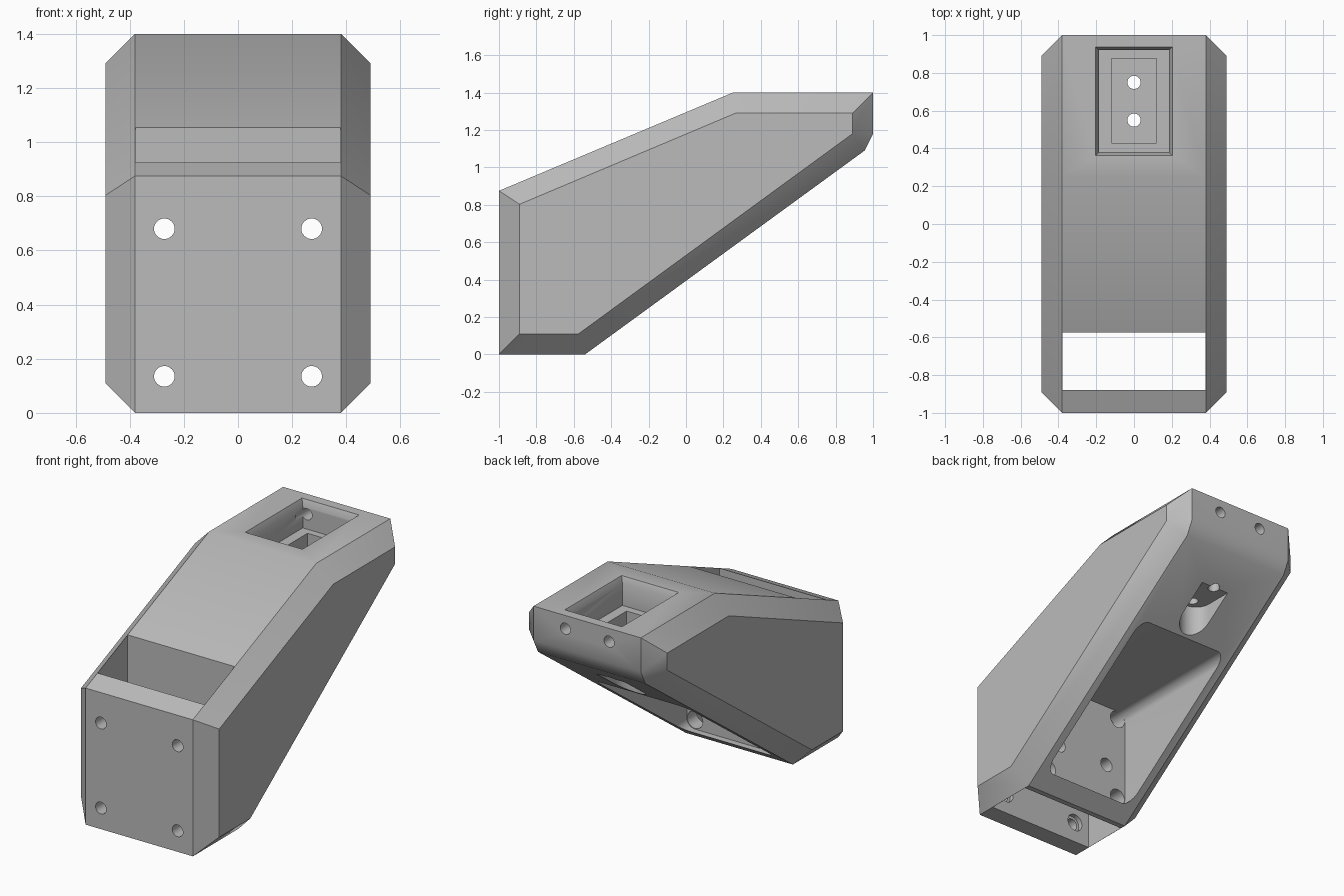
import bpy, bmesh, math
from mathutils import Matrix, Vector

if "Cube" in bpy.data.objects:
    bpy.data.objects.remove(bpy.data.objects["Cube"])

grey = bpy.data.materials.new("plain_grey")
grey.use_nodes = True
colour = (0.5, 0.5, 0.5, 1)
grey.diffuse_color = colour
grey.node_tree.nodes["Principled BSDF"].inputs["Base Color"].default_value = colour


def finish(bm, name):
    bmesh.ops.recalc_face_normals(bm, faces=bm.faces[:])
    mesh = bpy.data.meshes.new(name)
    bm.to_mesh(mesh)
    bm.free()
    mesh.materials.append(grey)
    obj = bpy.data.objects.new(name, mesh)
    bpy.context.collection.objects.link(obj)
    return obj


def box(name, lo, hi, round_axis=None, radius=0, flare=0):
    """Box between two corners; edges along one axis may be rounded, the top may flare."""
    lo, hi = Vector(lo), Vector(hi)
    bm = bmesh.new()
    bmesh.ops.create_cube(bm, size=1)
    for v in bm.verts:
        grow = Vector((v.co.x, v.co.y, 0)) * 2 * flare if v.co.z > 0 else Vector()
        v.co = (lo + hi) / 2 + v.co * (hi - lo) + grow
    if round_axis is not None:
        edges = [e for e in bm.edges
                 if abs((e.verts[0].co - e.verts[1].co).normalized()[round_axis]) > 0.9]
        bmesh.ops.bevel(bm, geom=edges, offset=radius, segments=10, profile=0.5, affect='EDGES')
    return finish(bm, name)


def drill(name, x, other, start, end, radius, along_y=True):
    """Round cutter running along y (other = z) or along z (other = y)."""
    bm = bmesh.new()
    bmesh.ops.create_cone(bm, cap_ends=True, segments=32, radius1=radius, radius2=radius,
                          depth=end - start)
    mid = (start + end) / 2
    if along_y:
        m = Matrix.Translation((x, mid, other)) @ Matrix.Rotation(math.pi / 2, 4, 'X')
    else:
        m = Matrix.Translation((x, other, mid))
    bmesh.ops.transform(bm, matrix=m, verts=bm.verts)
    return finish(bm, name)


# Wedge body: wide middle profile with chamfers down to a smaller side profile
middle = [(-1, 0), (-1, 0.875), (0.25, 1.4), (1, 1.4), (1, 1.18), (0.955, 1.09), (-0.54, 0)]
side = [(-0.89, 0.11), (-0.89, 0.803), (0.265, 1.29), (0.89, 1.29), (0.89, 1.18),
        (0.89, 1.18), (-0.575, 0.11)]
bm = bmesh.new()
rings = [[bm.verts.new((x, y, z)) for y, z in profile]
         for x, profile in ((-0.49, side), (-0.38, middle), (0.38, middle), (0.49, side))]
for a, b in zip(rings, rings[1:]):
    for i in range(len(a)):
        j = (i + 1) % len(a)
        bm.faces.new((a[i], a[j], b[j], b[i]))
bm.faces.new(rings[0])
bm.faces.new(rings[-1])
bmesh.ops.remove_doubles(bm, verts=bm.verts[:], dist=0.0001)
body = finish(bm, "bracket_body")

# Openings: front slot, rear pocket, top recess, lower nut channel
cutters = [
    box("front_slot", (-0.379, -0.88, -0.2), (0.379, -0.575, 1.6)),
    box("rear_pocket", (-0.33, -0.48, 0.075), (0.33, 1.3, 0.735), 1, 0.06),
    box("top_recess", (-0.185, 0.38, 1.22), (0.185, 0.92, 1.5)),
    box("recess_rim", (-0.185, 0.38, 1.36), (0.185, 0.92, 1.401), flare=0.018),
    box("recess_well", (-0.12, 0.43, 1.08), (0.12, 0.875, 1.3)),
    box("lower_channel", (-0.1, 0.485, 0.6), (0.1, 0.95, 0.95), 2, 0.099),
]

# Screw holes with access bores, wall holes and rear end holes
for s in (-1, 1):
    for z in (0.135, 0.68):
        cutters.append(drill("plate_hole", s * 0.272, z, -1.1, -0.8, 0.038))
        cutters.append(drill("access_bore", s * 0.272, z, -0.91, -0.4, 0.055))
    cutters.append(drill("wall_hole", s * 0.185, 0.33, -0.65, -0.4, 0.045))
    cutters.append(drill("end_hole", s * 0.155, 1.315, 0.85, 1.1, 0.036))
for y in (0.55, 0.75):
    cutters.append(drill("well_hole", 0, y, 0.8, 1.2, 0.035, along_y=False))

# Cut every opening and discard the cutters
bpy.ops.object.select_all(action='DESELECT')
bpy.context.view_layer.objects.active = body
body.select_set(True)
for cutter in cutters:
    cutter.hide_render = True
    mod = body.modifiers.new(cutter.name, 'BOOLEAN')
    mod.operation = 'DIFFERENCE'
    mod.solver = 'EXACT'
    mod.object = cutter
    bpy.ops.object.modifier_apply(modifier=mod.name)
    bpy.data.objects.remove(cutter)

bpy.ops.object.shade_smooth_by_angle(angle=math.radians(30))
